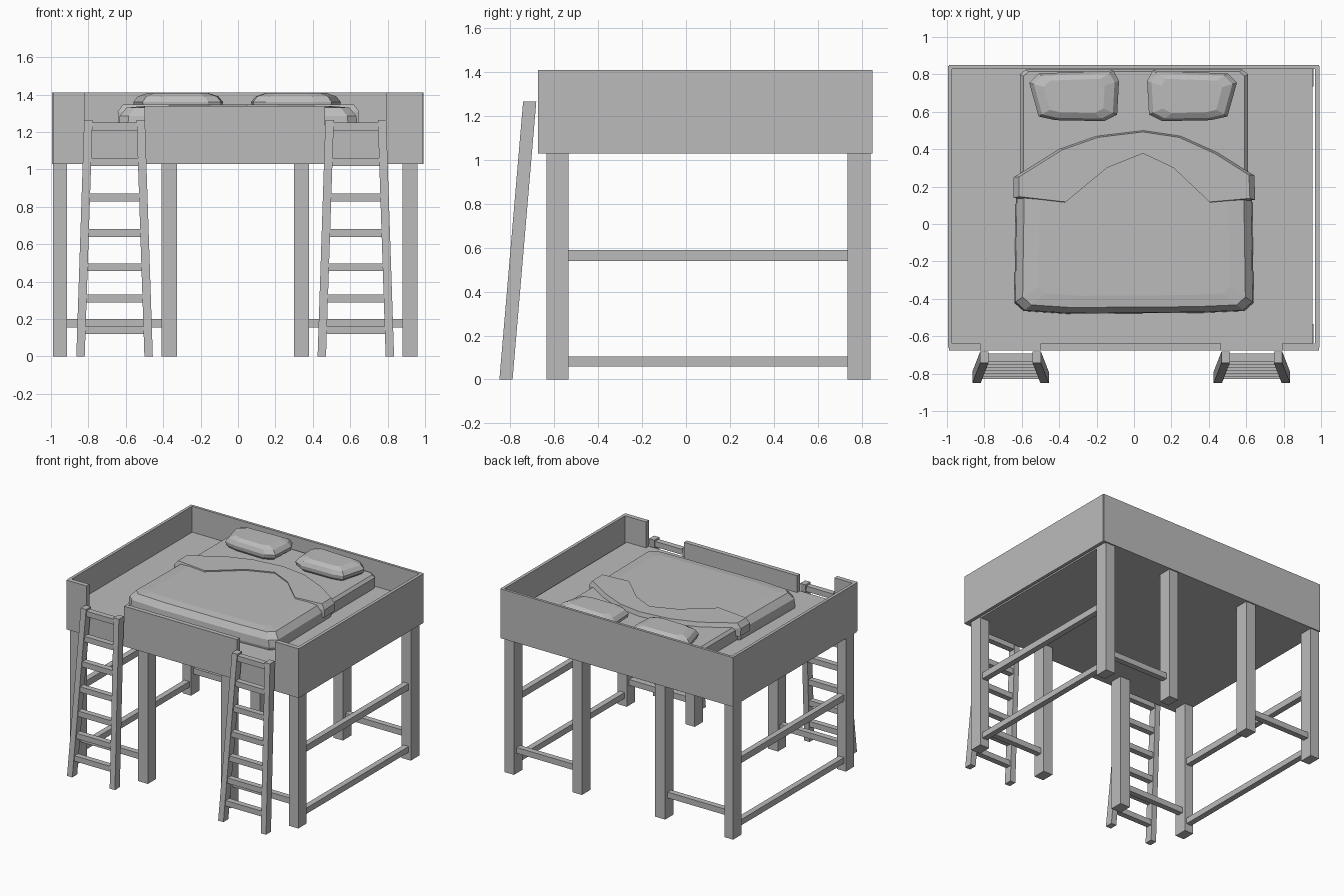
import bpy
import bmesh
from mathutils import Vector

old = bpy.data.objects.get("Cube")
if old:
    bpy.data.objects.remove(old, do_unlink=True)

grey = bpy.data.materials.new("plain grey")
grey.use_nodes = True
colour = (0.5, 0.5, 0.5, 1)
grey.diffuse_color = colour
grey.node_tree.nodes["Principled BSDF"].inputs["Base Color"].default_value = colour


def finish(name, bm, bevel=0):
    bmesh.ops.recalc_face_normals(bm, faces=bm.faces[:])
    mesh = bpy.data.meshes.new(name)
    bm.to_mesh(mesh)
    bm.free()
    mesh.materials.append(grey)
    obj = bpy.data.objects.new(name, mesh)
    bpy.context.collection.objects.link(obj)
    if bevel:
        mod = obj.modifiers.new("soft edge", "BEVEL")
        mod.width = bevel
        mod.segments = 1
    return obj


def box(name, x, y, z, bevel=0):
    """Box given by its (low, high) range on each axis."""
    bm = bmesh.new()
    bmesh.ops.create_cube(bm, size=1)
    for v in bm.verts:
        v.co = Vector([(r[0] + r[1]) / 2 + c * (r[1] - r[0]) for r, c in zip((x, y, z), v.co)])
    return finish(name, bm, bevel)


def loft(name, outline, layers, bevel=0):
    """Stack copies of an outline, each at a height with its own scale."""
    bm = bmesh.new()
    cx = (min(p[0] for p in outline) + max(p[0] for p in outline)) / 2
    cy = (min(p[1] for p in outline) + max(p[1] for p in outline)) / 2
    rings = [[bm.verts.new((cx + (px - cx) * s, cy + (py - cy) * s, z)) for px, py in outline]
             for z, s in layers]
    n = len(outline)
    for low, high in zip(rings, rings[1:]):
        for i in range(n):
            j = (i + 1) % n
            bm.faces.new((low[i], low[j], high[j], high[i]))
    bm.faces.new(rings[0][::-1])
    bm.faces.new(rings[-1])
    return finish(name, bm, bevel)


def beam(name, low, high, wide, deep):
    """Sloping post with level ends between two centre points."""
    bm = bmesh.new()
    bmesh.ops.create_cube(bm, size=1)
    for v in bm.verts:
        base = Vector(high if v.co.z > 0 else low)
        v.co = base + Vector((v.co.x * wide, v.co.y * deep, 0))
    return finish(name, bm)


# Platform and surrounding walls
BOTTOM, FLOOR, TOP = 1.03, 1.21, 1.41
box("platform", (-0.975, 0.955), (-0.645, 0.835), (BOTTOM, FLOOR))
box("back_wall", (-0.99, 0.99), (0.83, 0.85), (BOTTOM, TOP))
box("right_wall", (-0.995, -0.972), (-0.66, 0.845), (BOTTOM, TOP))
box("left_wall", (0.968, 0.992), (-0.66, 0.845), (BOTTOM, TOP))
box("front_sill", (-0.99, 0.99), (-0.675, -0.64), (BOTTOM, FLOOR))
box("front_centre_panel", (-0.5, 0.465), (-0.675, -0.64), (FLOOR, 1.34))
box("front_right_panel", (-0.99, -0.82), (-0.675, -0.64), (FLOOR, TOP))
box("front_left_panel", (0.79, 0.99), (-0.675, -0.64), (FLOOR, TOP))

# Legs in pairs, joined by low rails
rows = {"front": (-0.635, -0.535), "back": (0.735, 0.84)}
pairs = {"right": ((-0.99, -0.915), (-0.41, -0.325)), "left": ((0.88, 0.96), (0.3, 0.38))}
for row, y in rows.items():
    mid = sum(y) / 2
    for side, (outer, inner) in pairs.items():
        box(f"{row}_{side}_outer_leg", outer, y, (0, BOTTOM))
        box(f"{row}_{side}_inner_leg", inner, y, (0, BOTTOM))
        a, b = sorted((sum(outer) / 2, sum(inner) / 2))
        box(f"{row}_{side}_low_rail", (a, b), (mid - 0.022, mid + 0.022), (0.155, 0.2))

# Side rails between front and back legs
for side, (outer, _) in pairs.items():
    x = sum(outer) / 2
    for level, z in (("lower", (0.06, 0.105)), ("upper", (0.54, 0.59))):
        box(f"{side}_{level}_side_rail", (x - 0.022, x + 0.022), (-0.535, 0.735), z)

# Ladders lean on the front and narrow towards the top
FOOT_Y, HEAD_Y, HEAD_Z = -0.82, -0.712, 1.265
for side, cx in (("right", -0.66), ("left", 0.63)):
    for edge, s in (("right", -1), ("left", 1)):
        beam(f"{side}_ladder_{edge}_rail", (cx + s * 0.182, FOOT_Y, 0),
             (cx + s * 0.14, HEAD_Y, HEAD_Z), 0.045, 0.06)
    for k, z in enumerate((0.14, 0.31, 0.477, 0.66, 0.85, 1.04, 1.23)):
        t = z / HEAD_Z
        y = FOOT_Y + (HEAD_Y - FOOT_Y) * t
        half = 0.182 - 0.042 * t
        box(f"{side}_ladder_rung_{k}", (cx - half, cx + half), (y - 0.022, y + 0.022),
            (z - 0.021, z + 0.021))

# Mattress
mattress = [(-0.61, 0.1), (0.61, 0.1), (0.61, 0.8), (0.58, 0.825), (-0.58, 0.825), (-0.61, 0.8)]
loft("mattress", mattress, ((FLOOR, 0.99), (1.23, 1), (1.295, 1), (1.315, 0.97)))

# Duvet, with a curved folded-back upper edge
arc = [(0.64, 0.26), (0.45, 0.38), (0.25, 0.47), (0.05, 0.5), (-0.2, 0.47), (-0.4, 0.4), (-0.64, 0.25)]
front = [(-0.64, -0.42), (-0.59, -0.465), (-0.36, -0.48), (0.36, -0.475), (0.59, -0.465), (0.64, -0.42)]
duvet = [(x * 0.985, y - 0.02 if y > 0 else y) for x, y in arc] + front
loft("duvet", duvet, ((FLOOR, 0.99), (1.23, 1), (1.285, 0.99), (1.33, 0.93), (1.338, 0.8)))
fold = [(-0.64, 0.14), (-0.38, 0.11), (-0.15, 0.3), (0.05, 0.38), (0.22, 0.3), (0.42, 0.11), (0.645, 0.13)]
loft("duvet_fold", arc + fold, ((1.25, 1), (1.31, 1.005), (1.347, 0.96)))

# Pillows
for side, cx in (("right", -0.32), ("left", 0.31)):
    shape = [(-0.19, -0.11), (-0.1, -0.13), (0.16, -0.135), (0.23, -0.1), (0.24, 0.08),
             (0.21, 0.135), (-0.19, 0.12), (-0.24, 0.07)]
    flip = 1 if side == "right" else -1
    loft(f"{side}_pillow", [(cx + flip * x, 0.685 + y) for x, y in shape],
         ((1.31, 0.85), (1.335, 0.98), (1.36, 1), (1.39, 0.9), (1.408, 0.68)))
